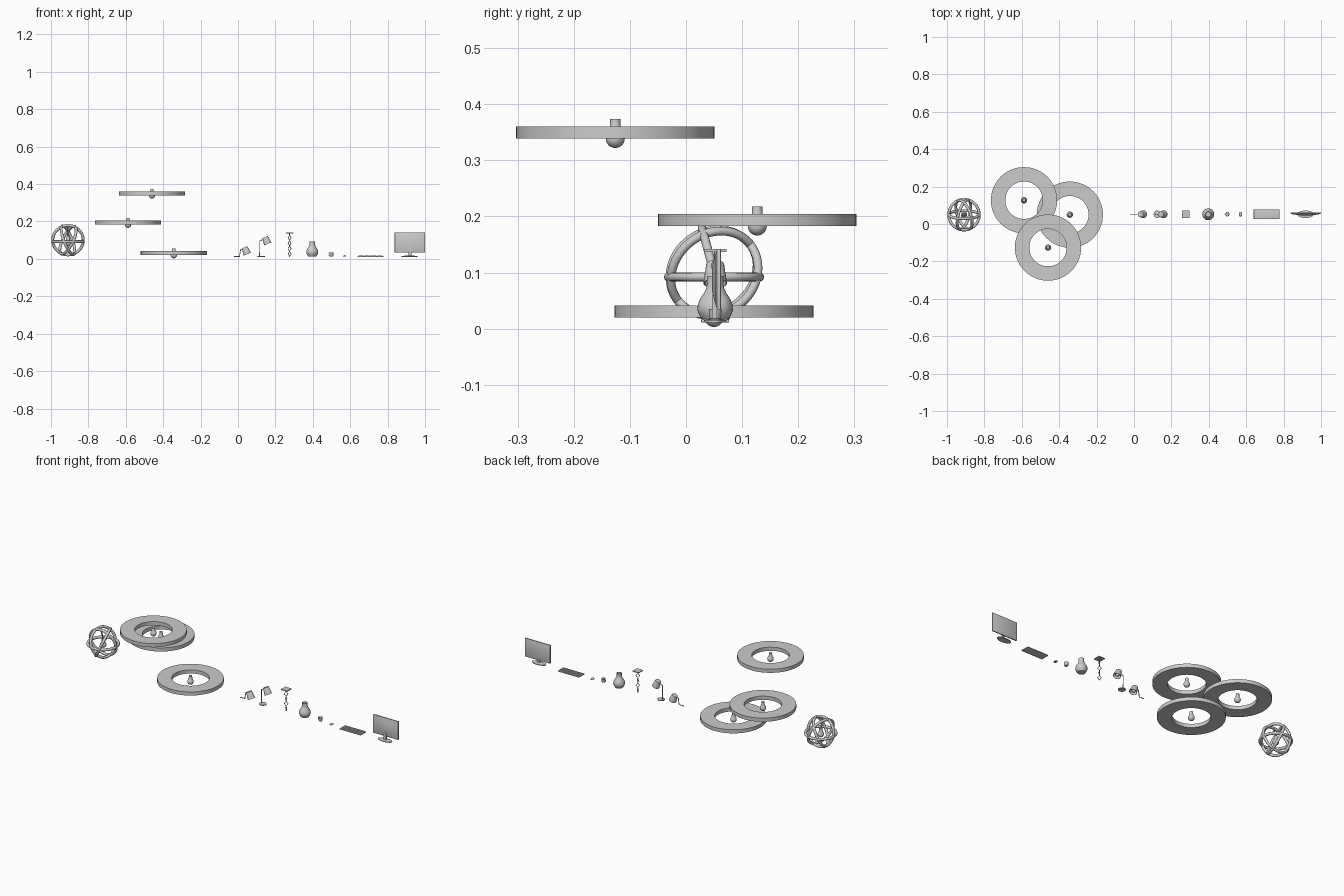
import bpy, bmesh, math
from mathutils import Vector, Matrix

if "Cube" in bpy.data.objects:
    bpy.data.objects.remove(bpy.data.objects["Cube"])

ROW_Y = 0.052  # line on which the small objects stand


def finish(name, bm, smooth=True, mat=None):
    bmesh.ops.recalc_face_normals(bm, faces=bm.faces)
    me = bpy.data.meshes.new(name)
    bm.to_mesh(me)
    bm.free()
    ob = bpy.data.objects.new(name, me)
    bpy.context.collection.objects.link(ob)
    if mat is not None:
        ob.matrix_world = mat
    if smooth:
        bpy.ops.object.select_all(action='DESELECT')
        ob.select_set(True)
        bpy.context.view_layer.objects.active = ob
        bpy.ops.object.shade_smooth_by_angle(angle=math.radians(35))
    return ob


def lathe(name, profile, loc, axis=(0, 0, 1), segs=32, closed=False):
    """Spin an (r, z) profile about the given axis."""
    bm = bmesh.new()
    rows = []
    for r, z in profile:
        rows.append([bm.verts.new((r * math.cos(2 * math.pi * i / segs),
                                   r * math.sin(2 * math.pi * i / segs), z)) for i in range(segs)])
    pairs = list(zip(rows, rows[1:])) + ([(rows[-1], rows[0])] if closed else [])
    for a, b in pairs:
        for i in range(segs):
            j = (i + 1) % segs
            bm.faces.new((a[i], a[j], b[j], b[i]))
    bmesh.ops.remove_doubles(bm, verts=bm.verts, dist=1e-6)
    rot = Vector(axis).to_track_quat('Z', 'Y').to_matrix().to_4x4()
    return finish(name, bm, mat=Matrix.Translation(loc) @ rot)


def torus(name, loc, axis, R, r):
    prof = [(R + r * math.cos(t * math.pi / 6), r * math.sin(t * math.pi / 6)) for t in range(12)]
    return lathe(name, prof, loc, axis, 64, True)


def box(name, lo, hi, bevel=0.0):
    bm = bmesh.new()
    lo, hi = Vector(lo), Vector(hi)
    bmesh.ops.create_cube(bm, size=1, matrix=Matrix.Translation((lo + hi) / 2)
                          @ Matrix.Diagonal((*(hi - lo), 1)))
    if bevel:
        bmesh.ops.bevel(bm, geom=bm.edges[:], offset=bevel, segments=2, affect='EDGES', profile=0.5)
    return finish(name, bm)


def tube(name, pts, r, cyclic=False):
    cu = bpy.data.curves.new(name, 'CURVE')
    cu.dimensions = '3D'
    cu.bevel_depth = r
    cu.bevel_resolution = 2
    cu.use_fill_caps = True
    sp = cu.splines.new('POLY')
    sp.points.add(len(pts) - 1)
    for p, c in zip(sp.points, pts):
        p.co = (*c, 1)
    sp.use_cyclic_u = cyclic
    ob = bpy.data.objects.new(name, cu)
    bpy.context.collection.objects.link(ob)
    return ob


def bulb(name, loc, axis=(0, 0, 1), s=1.0):
    """Round glass with a screw cap, centred on the glass."""
    R = 0.017
    prof = [(R * math.sin(a), -R * math.cos(a)) for a in [math.pi * k / 14 for k in range(11)]]
    prof += [(0.0095, 0.018), (0.0095, 0.024), (0.009, 0.025), (0.009, 0.035), (0, 0.035)]
    return lathe(name, [(r * s, z * s) for r, z in prof], loc, axis, 24)


# Orb lamp made of four crossing hoops
orb = (-0.909, 0.05, 0.098)
hoops = [(0, 0, 1), (0, 1, 0.27), (1, -0.3, 0.4), (1, 0.4, -0.5)]
for i, n in enumerate(hoops):
    off = Vector((0, 0, -0.006)) if i == 0 else Vector((0, 0, 0.002))
    torus(f"orb_hoop_{i + 1}", Vector(orb) + off, n, 0.0815, 0.0078)
bulb("orb_bulb", (orb[0], orb[1], 0.085))
tube("orb_bulb_rod", [(orb[0], 0.05, 0.118), (orb[0], 0.03, 0.178)], 0.004)

# Three floating ring lamps, each with a bulb in the middle
for i, (x, y, z) in enumerate([(-0.588, 0.127, 0.183), (-0.343, 0.05, 0.02), (-0.46, -0.126, 0.339)]):
    lathe(f"ring_shade_{i + 1}", [(0.1, 0), (0.177, 0), (0.177, 0.0215), (0.1, 0.0215)],
          (x, y, z), segs=64, closed=True)
    bulb(f"ring_bulb_{i + 1}", (x, y, z))


# Small spot lamps: tapered open shade with a bulb
def spot_head(name, loc, axis):
    lathe(name + "_shade", [(0, 0.02), (0.015, 0.02), (0.016, 0.018), (0.021, -0.019),
                            (0.0195, -0.019), (0.0145, 0.017), (0, 0.017)], loc, axis, 24)
    bulb(name + "_bulb", Vector(loc) - Vector(axis).normalized() * 0.008, axis, 0.6)


TILT = (-0.38, 0, 0.92)
spot_head("wall_lamp", (0.043, ROW_Y, 0.043), TILT)
tube("wall_lamp_arm", [(-0.022, ROW_Y, 0.013), (0.008, ROW_Y, 0.013), (0.014, ROW_Y, 0.05),
                       (0.034, ROW_Y, 0.055)], 0.0025)
spot_head("desk_lamp", (0.152, ROW_Y, 0.098), TILT)
tube("desk_lamp_stem", [(0.116, ROW_Y, 0.013), (0.116, ROW_Y, 0.096), (0.142, ROW_Y, 0.106)], 0.0025)
lathe("desk_lamp_base", [(0, 0), (0.02, 0), (0.02, 0.004), (0, 0.005)], (0.125, ROW_Y, 0.011))

# Hanging ornament: square ceiling plate and a chain of diamonds
cx = 0.276
box("chain_plate", (cx - 0.02, ROW_Y - 0.02, 0.137), (cx + 0.02, ROW_Y + 0.02, 0.142))
tube("chain_cord", [(cx, ROW_Y, 0.138), (cx, ROW_Y, 0.126)], 0.002)
for i in range(4):
    z, h, w = 0.112 - i * 0.0285, 0.0135, 0.010
    dx, dy = (w * 0.8, w * 0.6) if i % 2 == 0 else (w * 0.8, -w * 0.6)
    tube(f"chain_link_{i + 1}", [(cx, ROW_Y, z + h), (cx + dx, ROW_Y + dy, z), (cx, ROW_Y, z - h),
                                 (cx - dx, ROW_Y - dy, z)], 0.0022, True)

# Flask-shaped vase
lathe("vase", [(0, 0.013), (0.022, 0.013), (0.023, 0.017), (0.028, 0.023), (0.0315, 0.033),
               (0.031, 0.042), (0.027, 0.053), (0.020, 0.063), (0.016, 0.072), (0.0145, 0.08),
               (0.0145, 0.094), (0.013, 0.094), (0.013, 0.078), (0.018, 0.062), (0, 0.055)],
      (0.397, ROW_Y, 0))

# Cup with handle
lathe("cup", [(0, 0.014), (0.0085, 0.014), (0.0105, 0.018), (0.0115, 0.035), (0.0105, 0.035),
              (0.009, 0.017), (0, 0.017)], (0.499, ROW_Y, 0), segs=24)
tube("cup_handle", [(0.489, ROW_Y, 0.031), (0.484, ROW_Y, 0.030), (0.484, ROW_Y, 0.021),
                    (0.490, ROW_Y, 0.019)], 0.0013)

# Computer mouse: squashed half dome
bm = bmesh.new()
bmesh.ops.create_uvsphere(bm, u_segments=20, v_segments=12, radius=1)
for v in bm.verts:
    v.co = Vector((v.co.x * 0.0085, v.co.y * 0.013, max(v.co.z, 0) * 0.008))
finish("mouse", bm, mat=Matrix.Translation((0.57, ROW_Y, 0.012)))

# Keyboard with rows of keys
box("keyboard_tray", (0.64, ROW_Y - 0.025, 0.011), (0.777, ROW_Y + 0.025, 0.0165), 0.001)
bm = bmesh.new()
for i in range(15):
    for j in range(5):
        bmesh.ops.create_cube(bm, size=1, matrix=Matrix.Translation(
            (0.6475 + i * 0.00871, ROW_Y - 0.018 + j * 0.009, 0.0172)) @ Matrix.Diagonal((0.007, 0.0074, 0.0025, 1)))
finish("keyboard_keys", bm, smooth=False)

# Monitor: framed panel with a bulging shell on the front-facing side
box("monitor_panel", (0.838, 0.055, 0.034), (1.0, 0.062, 0.142), 0.001)
bm = bmesh.new()
layers = []
for hw, hh, y in [(0.079, 0.052, 0.055), (0.07, 0.044, 0.052), (0.03, 0.02, 0.046)]:
    layers.append([bm.verts.new((0.919 + sx * hw, y, 0.088 + sz * hh))
                   for sx, sz in [(-1, -1), (1, -1), (1, 1), (-1, 1)]])
for a, b in zip(layers, layers[1:]):
    for i in range(4):
        j = (i + 1) % 4
        bm.faces.new((a[i], a[j], b[j], b[i]))
bm.faces.new(layers[-1])
finish("monitor_shell", bm)
box("monitor_neck", (0.911, 0.046, 0.014), (0.927, 0.055, 0.06))
foot = lathe("monitor_foot", [(0, 0), (1, 0), (1, 0.004), (0.3, 0.007), (0, 0.007)], (0.917, ROW_Y, 0.011))
foot.scale = (0.044, 0.02, 1)
